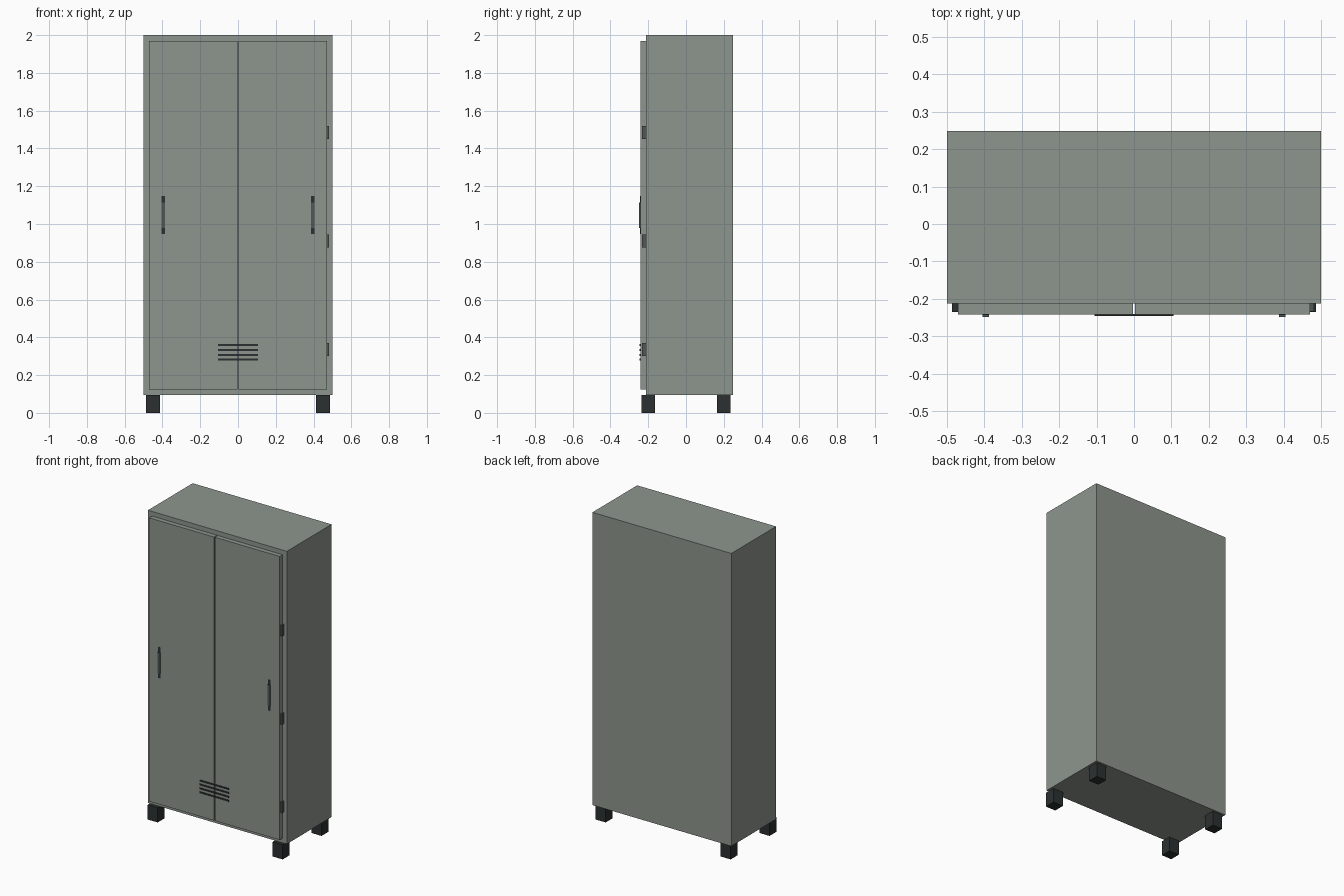
import bpy, bmesh
from mathutils import Vector

if "Cube" in bpy.data.objects:
    bpy.data.objects.remove(bpy.data.objects["Cube"])


def material(name, rgb):
    m = bpy.data.materials.new(name)
    m.diffuse_color = (*rgb, 1)
    m.use_nodes = True
    m.node_tree.nodes["Principled BSDF"].inputs["Base Color"].default_value = m.diffuse_color
    return m


PAINT = material("grey_green_paint", (0.27, 0.30, 0.27))
DARK = material("dark_plastic", (0.025, 0.03, 0.03))
STEEL = material("dark_steel", (0.08, 0.095, 0.09))


def box(name, x, y, z, mat):
    """Box spanning the (min, max) ranges x, y and z."""
    bm = bmesh.new()
    bmesh.ops.create_cube(bm, size=1)
    size = Vector((x[1] - x[0], y[1] - y[0], z[1] - z[0]))
    centre = Vector((sum(x), sum(y), sum(z))) / 2
    for v in bm.verts:
        v.co = v.co * size + centre
    me = bpy.data.meshes.new(name)
    bm.to_mesh(me)
    bm.free()
    me.materials.append(mat)
    ob = bpy.data.objects.new(name, me)
    bpy.context.collection.objects.link(ob)
    return ob


def span(centre, width):
    return (centre - width / 2, centre + width / 2)


FRONT = -0.212   # front of the cabinet body
DOOR = -0.242    # front of the doors

# Cabinet body
box("cabinet_body", (-0.5, 0.5), (FRONT, 0.248), (0.095, 2.0), PAINT)

for side, s in (("left", -1), ("right", 1)):
    # Door
    box(side + "_door", span(s * 0.2365, 0.467), (DOOR, FRONT), (0.125, 1.97), PAINT)
    # Handle: raised grip between two low end mounts
    hx = span(s * 0.396, 0.018)
    box(side + "_handle_grip", hx, (-0.248, DOOR + 0.004), (0.98, 1.115), STEEL)
    for end, z in (("lower", (0.947, 0.98)), ("upper", (1.115, 1.148))):
        box(f"{side}_handle_{end}_mount", hx, (-0.2435, DOOR + 0.004), z, DARK)
    # Feet
    for place, y in (("front", -0.2), ("back", 0.2)):
        box(f"{place}_{side}_foot", span(s * 0.45, 0.072), span(y, 0.07), (0, 0.095), DARK)

# Hinges on the right door edge
for i, z in enumerate((0.335, 0.91, 1.485)):
    box(f"hinge_{i + 1}", (0.47, 0.481), (-0.234, FRONT), span(z, 0.07), STEEL)

# Vent slats across the doors
for i in range(4):
    box(f"vent_slat_{i + 1}", (-0.105, 0.105), (-0.246, DOOR + 0.002),
        span(0.282 + i * 0.0255, 0.01), DARK)
